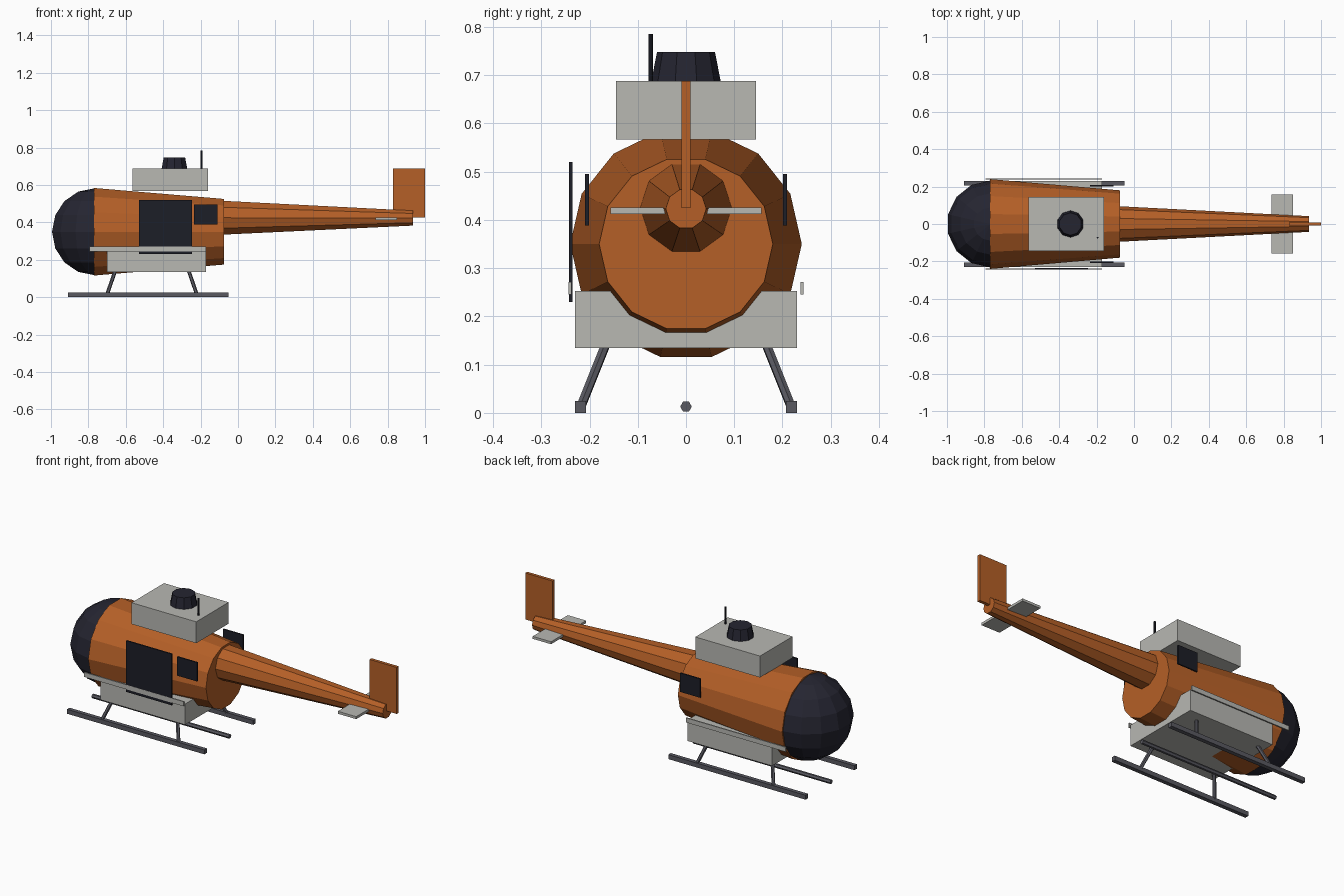
import bpy
import math
from mathutils import Vector

cube = bpy.data.objects.get("Cube")
if cube:
    bpy.data.objects.remove(cube, do_unlink=True)


def material(name, rgb):
    mat = bpy.data.materials.new(name)
    mat.use_nodes = True
    mat.diffuse_color = (*rgb, 1)
    bsdf = next(n for n in mat.node_tree.nodes if n.type == 'BSDF_PRINCIPLED')
    bsdf.inputs["Base Color"].default_value = (*rgb, 1)
    return mat


ORANGE = material("burnt orange", (0.46, 0.115, 0.02))
GREY = material("light grey", (0.48, 0.48, 0.45))
NAVY = material("dark navy", (0.018, 0.018, 0.03))
GLASS = material("dark glass", (0.012, 0.013, 0.02))
METAL = material("gunmetal", (0.10, 0.10, 0.12))


def finish(name, mat):
    obj = bpy.context.object
    obj.name = name
    obj.data.materials.append(mat)
    return obj


def box(name, mat, xs, ys, zs):
    """Box spanning the given ranges."""
    spans = (xs, ys, zs)
    bpy.ops.mesh.primitive_cube_add(size=1, location=[sum(s) / 2 for s in spans])
    bpy.context.object.scale = [s[1] - s[0] for s in spans]
    return finish(name, mat)


def rod(name, mat, start, end, r1, r2, sides):
    """Straight or tapered rod between two points."""
    a, b = Vector(start), Vector(end)
    bpy.ops.mesh.primitive_cone_add(vertices=sides, radius1=r1, radius2=r2,
                                    depth=(b - a).length, location=(a + b) / 2)
    obj = bpy.context.object
    obj.rotation_euler = Vector((0, 0, 1)).rotation_difference(b - a).to_euler()
    return finish(name, mat)


# Fuselage, nose and tail boom
rod("fuselage", ORANGE, (-0.77, 0, 0.35), (-0.075, 0, 0.35), 0.24, 0.18, 14)
bpy.ops.mesh.primitive_uv_sphere_add(segments=14, ring_count=8, radius=0.232,
                                     location=(-0.768, 0, 0.35))
finish("nose", NAVY)
rod("tail_boom", ORANGE, (-0.08, 0, 0.425), (0.935, 0, 0.423), 0.095, 0.042, 10)

# Tail surfaces
box("tail_fin", ORANGE, (0.83, 1.0), (-0.009, 0.009), (0.425, 0.688))
box("tail_stabilizer", GREY, (0.735, 0.85), (-0.157, 0.157), (0.412, 0.426))

# Roof housing, rotor hub and antenna
box("roof_housing", GREY, (-0.565, -0.16), (-0.145, 0.145), (0.567, 0.688))
rod("rotor_hub", NAVY, (-0.34, 0, 0.687), (-0.34, 0, 0.748), 0.072, 0.06, 10)
rod("antenna", GLASS, (-0.195, -0.073, 0.68), (-0.195, -0.073, 0.785), 0.005, 0.005, 8)

# Belly box and the single sliding door on the right side
box("belly_box", GREY, (-0.70, -0.17), (-0.23, 0.23), (0.135, 0.253))
box("side_door", GLASS, (-0.53, -0.245), (-0.243, -0.235), (0.23, 0.52))

# Paired side parts
for side, label in ((1, "left"), (-1, "right")):
    def across(a, b):
        return sorted((side * a, side * b))

    box(label + "_rear_window", GLASS, (-0.235, -0.11), across(0.201, 0.209), (0.388, 0.495))
    box(label + "_rail", GREY, (-0.795, -0.17), across(0.237, 0.244), (0.245, 0.271))
    box(label + "_skid", METAL, (-0.91, -0.05), across(0.207, 0.23), (0, 0.025))
    for where, top, foot in (("front", -0.65, -0.70), ("rear", -0.27, -0.22)):
        rod(label + "_" + where + "_strut", METAL, (top, side * 0.159, 0.16),
            (foot, side * 0.217, 0.015), 0.01, 0.01, 6)

# Centre rod between the skids
rod("centre_rod", METAL, (-0.91, 0, 0.013), (-0.05, 0, 0.013), 0.012, 0.012, 6)
